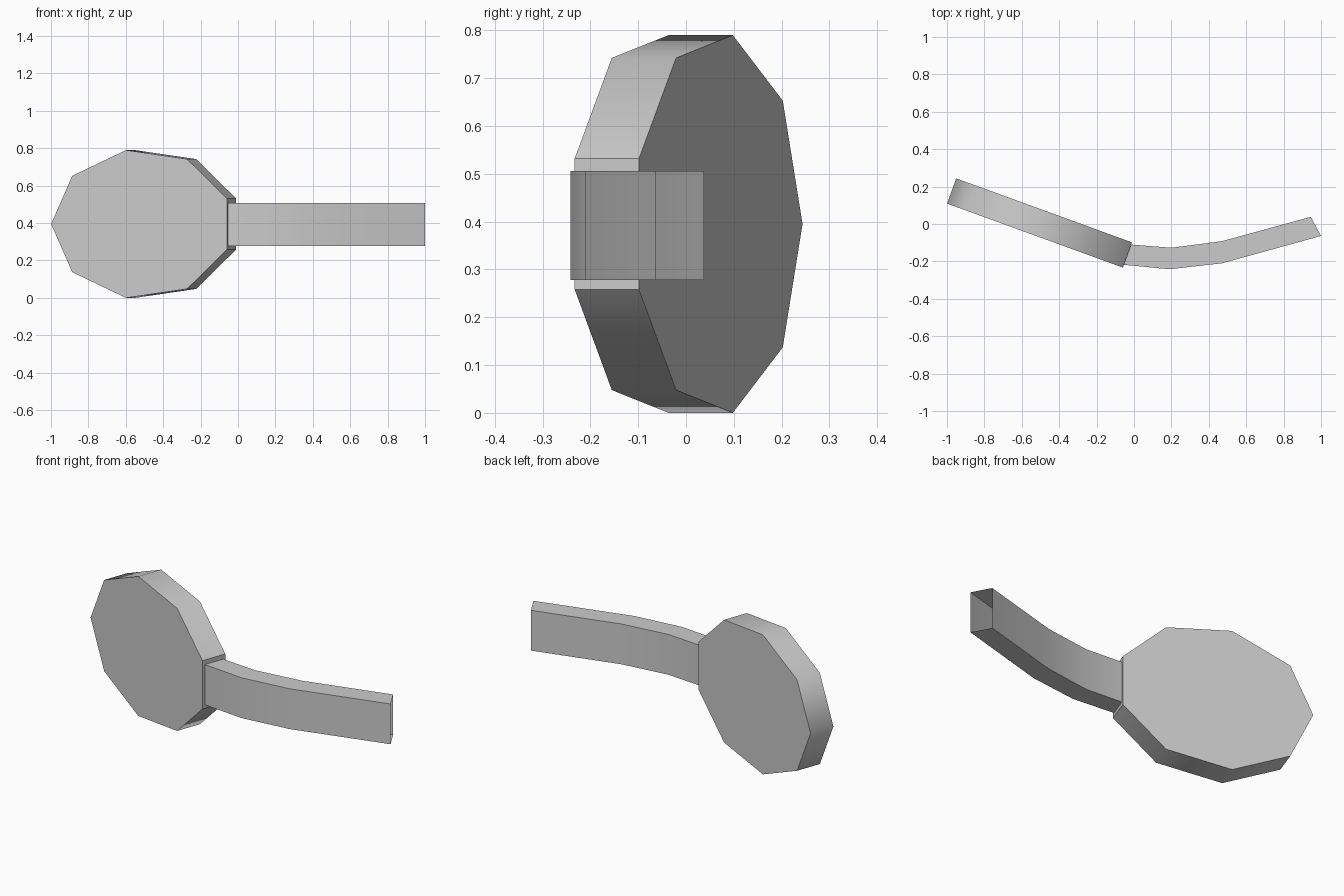
import bpy, bmesh, math
from mathutils import Matrix, Vector

cube = bpy.data.objects.get("Cube")
if cube:
    bpy.data.objects.remove(cube, do_unlink=True)

grey = bpy.data.materials.new("plain_grey")
grey.use_nodes = True
grey.diffuse_color = (0.6, 0.6, 0.6, 1)
grey.node_tree.nodes["Principled BSDF"].inputs["Base Color"].default_value = (0.6, 0.6, 0.6, 1)


def finish(name, bm, limit, sharp=()):
    """Shade smooth below the limit angle and link the part."""
    for face in bm.faces:
        face.smooth = True
    for edge in bm.edges:
        edge.smooth = edge.calc_face_angle(0) < math.radians(limit)
    for edge in sharp:
        edge.smooth = False
    mesh = bpy.data.meshes.new(name)
    bm.to_mesh(mesh)
    bm.free()
    mesh.materials.append(grey)
    obj = bpy.data.objects.new(name, mesh)
    bpy.context.collection.objects.link(obj)
    return obj


# Head: a stretched nine-sided disc, turned about the vertical
SIDES, LONG, TALL, THICK = 9, 0.5155, 0.401, 0.143
bm = bmesh.new()
front, back = [[bm.verts.new((-LONG * math.cos(math.tau * i / SIDES), y,
                              TALL * math.sin(math.tau * i / SIDES)))
                for i in range(SIDES)] for y in (0, THICK)]
bm.faces.new(front)
bm.faces.new(back[::-1])
for i in range(SIDES):
    j = (i + 1) % SIDES
    bm.faces.new((front[j], front[i], back[i], back[j]))
bmesh.ops.recalc_face_normals(bm, faces=bm.faces)
# Crisp edges beside the flat that carries the handle
flat_edges = [bm.edges.get((front[i], back[i])) for i in (4, 5)]
head = finish("head", bm, 60, flat_edges)
head.data.transform(Matrix.Translation((-0.515, -0.067, 0.395))
                    @ Matrix.Rotation(math.radians(-20), 4, "Z"))

# Handle: a bent square tube, open at its ends
front_path = [(-0.055, -0.218), (0.19, -0.242), (0.47, -0.21), (1.0, -0.064)]
back_path = [(-0.014, -0.11), (0.2, -0.127), (0.47, -0.092), (0.945, 0.038)]
bm = bmesh.new()
rings = [[bm.verts.new((x, y, z)) for (x, y), z in
          ((f, 0.278), (b, 0.278), (b, 0.506), (f, 0.506))]
         for f, b in zip(front_path, back_path)]
for near, far in zip(rings, rings[1:]):
    for i in range(4):
        j = (i + 1) % 4
        bm.faces.new((near[i], near[j], far[j], far[i]))
bmesh.ops.recalc_face_normals(bm, faces=bm.faces)
# Keep the tube facing outward
if any(f.normal.dot(f.calc_center_median() - Vector((f.calc_center_median().x,
       f.calc_center_median().y, 0.392))) < -0.01 for f in bm.faces):
    bmesh.ops.reverse_faces(bm, faces=bm.faces)
finish("handle", bm, 40)
